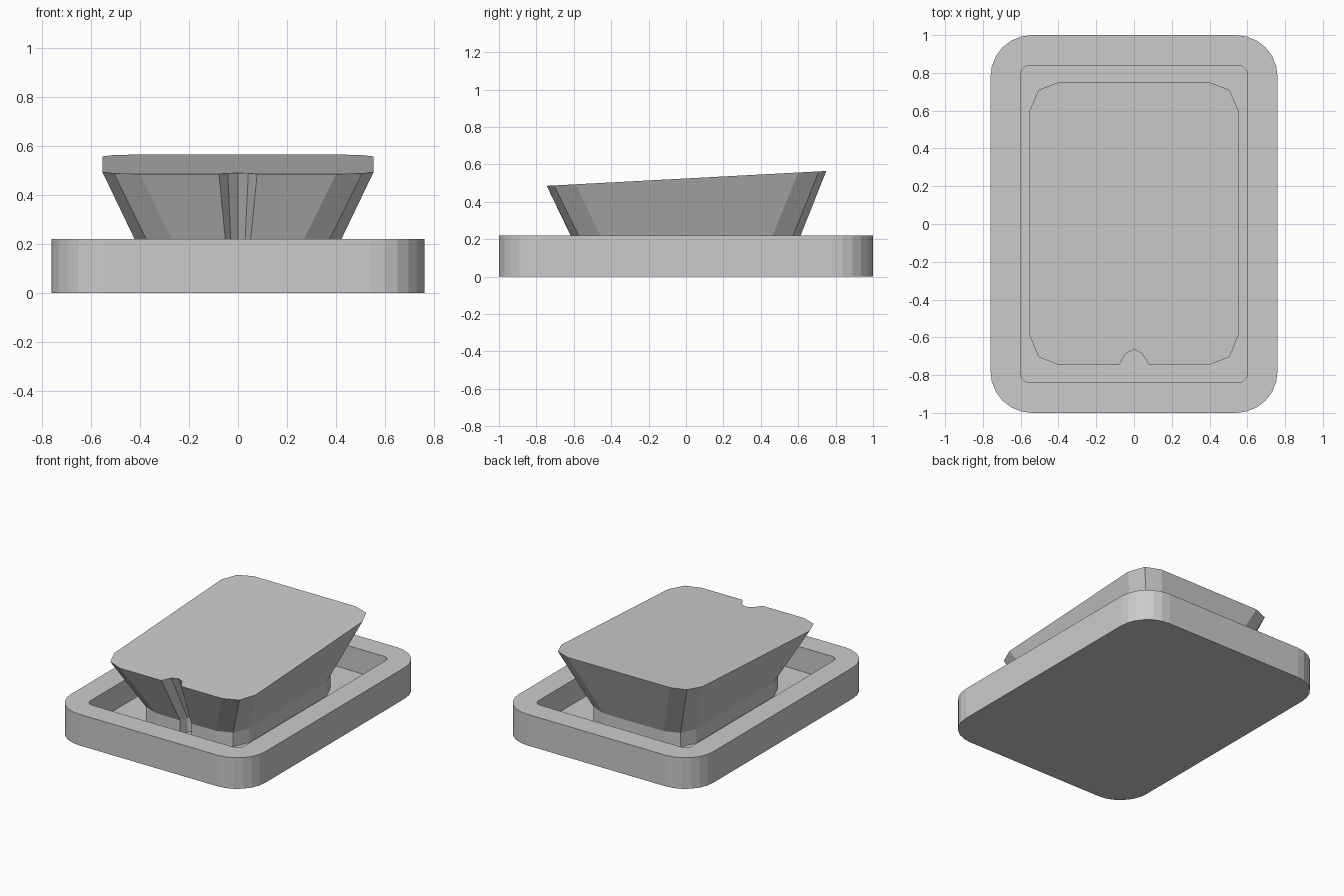
import bpy, bmesh, math

if "Cube" in bpy.data.objects:
    bpy.data.objects.remove(bpy.data.objects["Cube"])


def rounded_rect(hx, hy, r, seg=6):
    """Counter-clockwise rounded rectangle outline."""
    pts = []
    for i, (sx, sy) in enumerate([(1, 1), (-1, 1), (-1, -1), (1, -1)]):
        for k in range(seg + 1):
            a = math.pi / 2 * (i + k / seg)
            pts.append((sx * (hx - r) + r * math.cos(a),
                        sy * (hy - r) + r * math.sin(a)))
    return pts


def loft(name, rings):
    """Join matching rings of 3D points with quads and cap both ends."""
    bm = bmesh.new()
    vr = [[bm.verts.new(p) for p in ring] for ring in rings]
    n = len(vr[0])
    for a, b in zip(vr, vr[1:]):
        for i in range(n):
            j = (i + 1) % n
            bm.faces.new((a[i], a[j], b[j], b[i]))
    bm.faces.new(vr[0][::-1])
    bm.faces.new(vr[-1])
    bmesh.ops.recalc_face_normals(bm, faces=bm.faces)
    mesh = bpy.data.meshes.new(name)
    bm.to_mesh(mesh)
    bm.free()
    obj = bpy.data.objects.new(name, mesh)
    bpy.context.collection.objects.link(obj)
    return obj


RIM, FLOOR, NECK = 0.22, 0.05, 0.15


def at(pts, z):
    return [(x, y, z) for x, y in pts]


# Tray with a raised rim and sunken floor
outer = rounded_rect(0.76, 1.0, 0.22)
inner = rounded_rect(0.60, 0.84, 0.05)
loft("tray", [at(outer, 0), at(outer, RIM), at(inner, RIM), at(inner, FLOOR)])

# Half outlines (right side, front to back) of the block: foot and tilted top
corner = [(0.40, -0.745), (0.505, -0.705), (0.553, -0.59),
          (0.553, 0.60), (0.505, 0.71), (0.40, 0.75)]
notch_top = [(0.042, -0.685), (0.078, -0.745)]
notch_foot = [(0.026, -0.525), (0.045, -0.583)]
inset = 0.165
foot_corner = [(x - inset, y - math.copysign(inset, y)) for x, y in corner]


def mirrored(center, half):
    return [center] + half + [(-x, y) for x, y in reversed(half)]


foot = mirrored((0, -0.505), notch_foot + foot_corner)
top = mirrored((0, -0.665), notch_top + corner)

# Flared block with a vertical neck, sloping top and front notch
loft("flared_block", [at(foot, FLOOR - 0.01), at(foot, NECK),
                      [(x, y, 0.525 + 0.053 * y) for x, y in top]])
